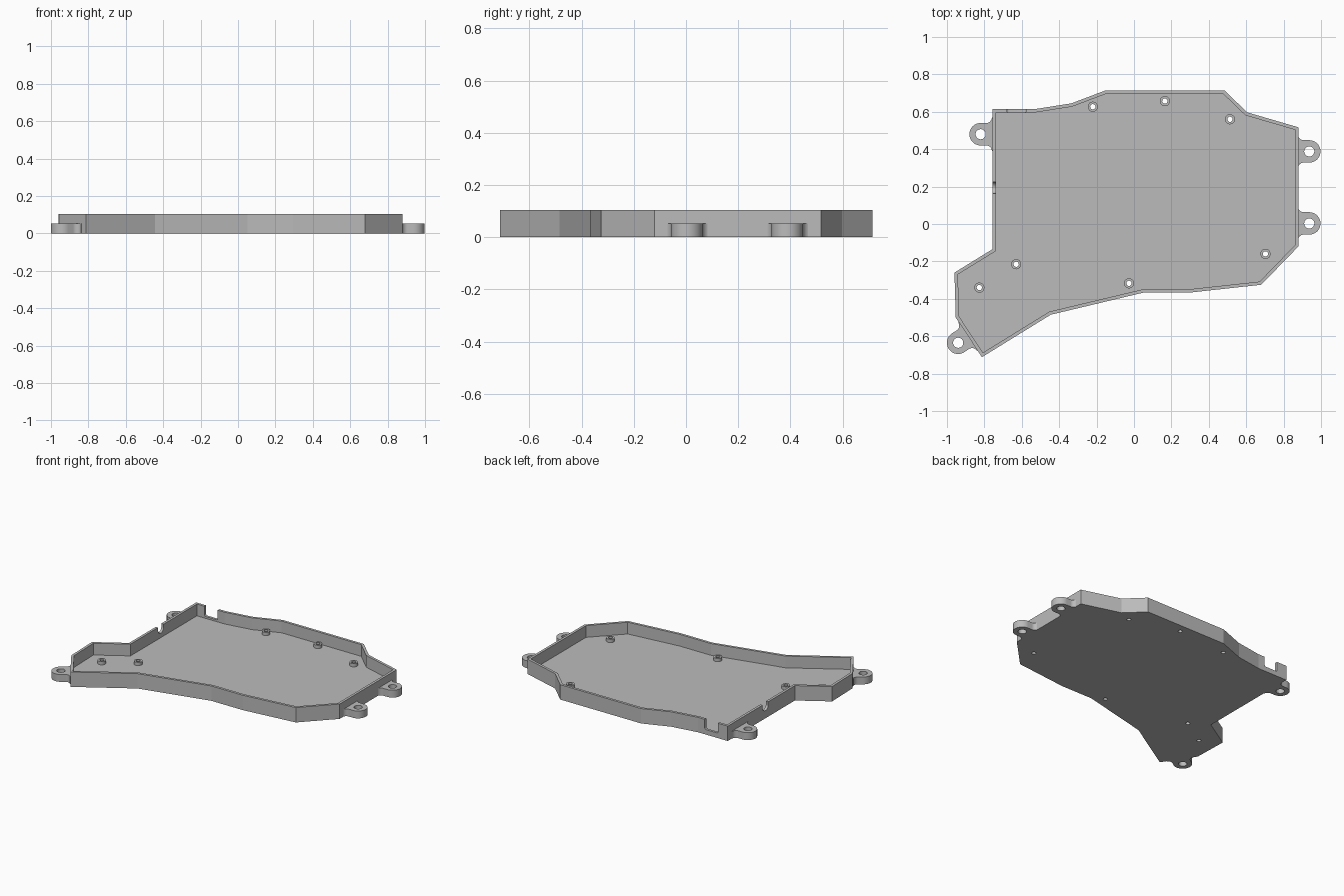
import bpy, bmesh
from math import cos, sin, pi, radians, atan2
from mathutils import Vector, Matrix

cube = bpy.data.objects.get("Cube")
if cube:
    bpy.data.objects.remove(cube, do_unlink=True)

HEIGHT, FLOOR, WALL = 0.105, 0.022, 0.018
LUG_H, LUG_R, LUG_HOLE, FILLET = 0.052, 0.06, 0.027, 0.03
BOSS_TOP, BOSS_R, BOSS_HOLE = 0.045, 0.027, 0.014
SEG = 64

grey = bpy.data.materials.new("plain grey")
grey.use_nodes = True
colour = (0.5, 0.5, 0.5, 1)
grey.diffuse_color = colour
grey.node_tree.nodes["Principled BSDF"].inputs["Base Color"].default_value = colour

# Tray outline, counter-clockwise from the back left corner
OUTLINE = [Vector(p) for p in (
    (-0.757, 0.615), (-0.757, -0.135), (-0.96, -0.26), (-0.953, -0.50),
    (-0.813, -0.712), (-0.445, -0.485), (0.05, -0.367), (0.295, -0.367),
    (0.68, -0.325), (0.879, -0.12), (0.879, 0.517), (0.605, 0.597),
    (0.483, 0.715), (-0.15, 0.715), (-0.335, 0.645), (-0.525, 0.615))]
LUGS = [((0.937, 0.388), 0), ((0.937, 0.003), 0), ((-0.82, 0.48), pi),
        ((-0.94, -0.635), atan2(-0.551, -0.835))]
BOSSES = [(-0.22, 0.627), (0.165, 0.657), (0.513, 0.56), (0.703, -0.16),
          (-0.027, -0.317), (-0.63, -0.215), (-0.827, -0.34)]


def arc(cx, cy, r, a0, a1, n):
    return [(cx + r * cos(a0 + (a1 - a0) * i / n),
             cy + r * sin(a0 + (a1 - a0) * i / n)) for i in range(n + 1)]


def inset(points, d):
    """Move every edge of a counter-clockwise polygon inward by d."""
    result = []
    for i, p in enumerate(points):
        a = (p - points[i - 1]).normalized()
        b = (points[(i + 1) % len(points)] - p).normalized()
        na, nb = Vector((-a.y, a.x)), Vector((-b.y, b.x))
        result.append(p + (na + nb) * d / (1 + na.dot(nb)))
    return result


def prism(bm, points, z0, z1, matrix=Matrix()):
    low = [bm.verts.new(matrix @ Vector((x, y, z0))) for x, y in points]
    high = [bm.verts.new(matrix @ Vector((x, y, z1))) for x, y in points]
    bm.faces.new(low[::-1])
    bm.faces.new(high)
    for i in range(len(points)):
        j = (i + 1) % len(points)
        bm.faces.new((low[i], low[j], high[j], high[i]))


def circle(centre, r):
    return arc(*centre, r, 0, 2 * pi, SEG)[:-1]


def finish(bm, name):
    bmesh.ops.recalc_face_normals(bm, faces=bm.faces)
    mesh = bpy.data.meshes.new(name)
    bm.to_mesh(mesh)
    bm.free()
    mesh.materials.append(grey)
    obj = bpy.data.objects.new(name, mesh)
    bpy.context.collection.objects.link(obj)
    return obj


def cut(obj, cutter):
    mod = obj.modifiers.new("cut", 'BOOLEAN')
    mod.operation, mod.solver, mod.object = 'DIFFERENCE', 'EXACT', cutter
    graph = bpy.context.evaluated_depsgraph_get()
    mesh = bpy.data.meshes.new_from_object(obj.evaluated_get(graph))
    obj.modifiers.clear()
    obj.data = mesh
    mesh.shade_smooth()
    mesh.set_sharp_from_angle(angle=radians(6))


# Cutter: screw holes, back cable notch and left round notch
bm = bmesh.new()
for c, _ in LUGS:
    prism(bm, circle(c, LUG_HOLE), -0.1, 0.2)
for c in BOSSES:
    prism(bm, circle(c, BOSS_HOLE), -0.1, 0.2)
face_back = Matrix.Rotation(pi / 2, 4, 'X')
notch = (arc(-0.67, 0.045, 0.01, pi, 1.5 * pi, 8)
         + arc(-0.587, 0.045, 0.01, 1.5 * pi, 2 * pi, 8)
         + [(-0.577, 0.2), (-0.68, 0.2)])
prism(bm, notch, -0.68, -0.56, face_back)
face_side = Matrix.Rotation(pi / 2, 4, 'Z') @ face_back
slot = arc(0.194, 0.085, 0.031, pi, 2 * pi, SEG // 2) + [(0.225, 0.2), (0.163, 0.2)]
prism(bm, slot, -0.80, -0.71, face_side)
cutter = finish(bm, "hole_cutter")
cutter.hide_render = True

# Tray: floor and surrounding wall as one shell
bm = bmesh.new()
inner = inset(OUTLINE, WALL)
loops = [[bm.verts.new((p.x, p.y, z)) for p in pts] for pts, z in
         ((OUTLINE, 0), (OUTLINE, HEIGHT), (inner, HEIGHT), (inner, FLOOR))]
bm.faces.new(loops[0][::-1])
bm.faces.new(loops[-1])
for a, b in zip(loops, loops[1:]):
    for i in range(len(a)):
        j = (i + 1) % len(a)
        bm.faces.new((a[i], a[j], b[j], b[i]))
parts = [finish(bm, "tray")]

# Mounting lugs: rounded tabs flaring into the wall
side = LUG_R + FILLET
root = -LUG_R
profile = ([(root - 0.01, -side)]
           + arc(root + FILLET, -side, FILLET, pi, pi / 2, SEG // 4)
           + arc(0, 0, LUG_R, -pi / 2, pi / 2, SEG // 2)
           + arc(root + FILLET, side, FILLET, 1.5 * pi, pi, SEG // 4)
           + [(root - 0.01, side)])
for i, (c, angle) in enumerate(LUGS):
    bm = bmesh.new()
    place = Matrix.Translation((*c, 0)) @ Matrix.Rotation(angle, 4, 'Z')
    prism(bm, profile, 0, LUG_H, place)
    parts.append(finish(bm, f"mounting_lug_{i + 1}"))

# Screw bosses standing on the floor
for i, c in enumerate(BOSSES):
    bm = bmesh.new()
    prism(bm, circle(c, BOSS_R), FLOOR - 0.005, BOSS_TOP)
    parts.append(finish(bm, f"screw_boss_{i + 1}"))

for part in parts:
    cut(part, cutter)
bpy.data.objects.remove(cutter, do_unlink=True)
